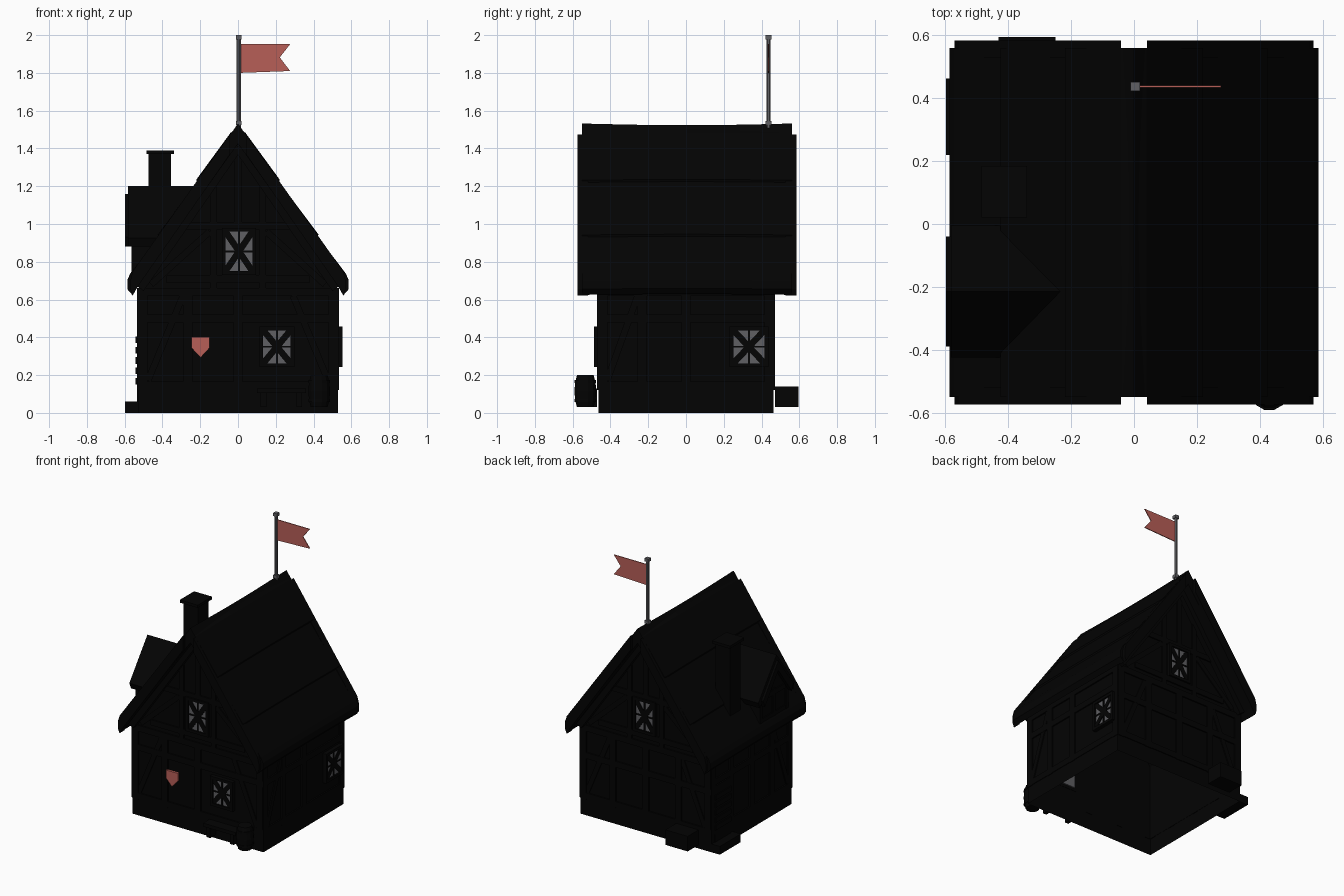
import bpy, bmesh, math
from mathutils import Vector

cube = bpy.data.objects.get("Cube")
if cube:
    bpy.data.objects.remove(cube, do_unlink=True)


def material(name, rgb):
    m = bpy.data.materials.new(name)
    m.use_nodes = True
    m.diffuse_color = (*rgb, 1)
    bsdf = m.node_tree.nodes["Principled BSDF"]
    bsdf.inputs["Base Color"].default_value = (*rgb, 1)
    bsdf.inputs["Roughness"].default_value = 0.9
    return m


BLACK = material("soot black", (0.001, 0.001, 0.001))
GREY = material("window grey", (0.115, 0.115, 0.125))
RED = material("faded red", (0.475, 0.113, 0.096))

# u runs along the wall, d is the distance out from the centre
FACES = {
    "front": lambda u, d, z: (u, -d, z),
    "back": lambda u, d, z: (u, d, z),
    "right": lambda u, d, z: (d, u, z),
    "left": lambda u, d, z: (-d, u, z),
}


def loft(name, rings, mat, hollow=False):
    """Skin a list of matching rings, cap both ends; hollow drops level faces."""
    bm = bmesh.new()
    loops = [[bm.verts.new(p) for p in ring] for ring in rings]
    n = len(loops[0])
    for a, b in zip(loops, loops[1:]):
        for i in range(n):
            j = (i + 1) % n
            bm.faces.new((a[i], a[j], b[j], b[i]))
    bm.faces.new(loops[0])
    bm.faces.new(loops[-1])
    bmesh.ops.recalc_face_normals(bm, faces=bm.faces)
    if hollow:
        level = [f for f in bm.faces if abs(f.normal.z) > 0.99]
        bmesh.ops.delete(bm, geom=level, context="FACES")
    me = bpy.data.meshes.new(name)
    bm.to_mesh(me)
    bm.free()
    me.materials.append(mat)
    ob = bpy.data.objects.new(name, me)
    bpy.context.collection.objects.link(ob)
    return ob


def prism(name, face, pts, d0, d1, mat=BLACK, steps=1, sag=0.0, hollow=False):
    """Push a (u, z) outline out from a wall, with an optional sag along it."""
    rings = []
    for s in range(steps + 1):
        t = s / steps
        drop = sag * math.sin(math.pi * t)
        rings.append([FACES[face](u, d0 + (d1 - d0) * t, z - drop) for u, z in pts])
    return loft(name, rings, mat, hollow)


def panel(name, face, u0, u1, z0, z1, d0, d1, mat=BLACK, hollow=False):
    outline = [(u0, z0), (u1, z0), (u1, z1), (u0, z1)]
    return prism(name, face, outline, d0, d1, mat, hollow=hollow)


def beam(name, face, a, b, w, d0, d1, mat=BLACK):
    a, b = Vector(a), Vector(b)
    t = (b - a).normalized() * w / 2
    s = Vector((-t.y, t.x))
    return prism(name, face, [a + s, b + s, b - s, a - s], d0, d1, mat)


def lathe(name, x, y, profile, sides, mat):
    turn = [2 * math.pi * (i + 0.5) / sides for i in range(sides)]
    return loft(name, [[(x + r * math.cos(a), y + r * math.sin(a), z) for a in turn]
                       for r, z in profile], mat)


def window(name, face, u, z, w, h, d):
    """Grey pane, seen from inside too, with crossed leading and a raised frame."""
    a, b, lo, hi = u - w / 2, u + w / 2, z - h / 2, z + h / 2
    panel(name + "_pane", face, a, b, lo, hi, d - 0.02, d + 0.008, GREY)
    for p, q, t in (((a, lo), (b, hi), .034), ((a, hi), (b, lo), .034),
                    ((u, lo), (u, hi), .01), ((a, z), (b, z), .01)):
        beam(name + "_bar", face, p, q, t, d, d + 0.013)
    e = 0.02
    for u0, u1 in ((a - e, a), (b, b + e)):
        panel(name + "_jamb", face, u0, u1, lo - e, hi + e, d - 0.01, d + 0.02)
    for z0, z1 in ((lo - e, lo), (hi, hi + e)):
        panel(name + "_rail", face, a, b, z0, z1, d - 0.01, d + 0.02)


# Stone base and walls with gables, open underneath
panel("stone_base", "front", -0.53, 0.53, 0, 0.13, -0.463, 0.463, hollow=True)
prism("walls", "front", [(-.525, .12), (.525, .12), (.525, .67), (0, 1.44), (-.525, .67)],
      -0.46, 0.46, hollow=True)

# Timber frame on all four walls
for face, half, d in (("front", .53, .46), ("back", .53, .46),
                      ("right", .465, .525), ("left", .465, .525)):
    top = d + 0.01
    for z in (0.145, 0.44 if face == "back" else 0.5, 0.64):
        panel("wall_rail", face, -half, half, z - .022, z + .022, d, top)
    for f in (-0.95, -0.5, 0, 0.5, 0.95):
        if not (face in ("front", "right") and f == 0.5):
            panel("wall_post", face, f * half - .025, f * half + .025, .12, .66, d, top)
    for s in (-1, 1):
        if s == -1 or face in ("front", "back"):
            beam("wall_brace", face, (s * .9 * half, .17), (s * .55 * half, .62),
                 .035, d, top - .002)
for face in ("front", "back"):
    panel("gable_rail", face, -.31, .31, .97, 1.01, .46, .47)
    panel("gable_collar", face, -.38, .38, .69, .73, .46, .47)
    for s in (-1, 1):
        panel("gable_post", face, s * .13 - .018, s * .13 + .018, .66, 1.2, .46, .47)
        beam("gable_brace", face, (s * .46, .68), (s * .15, .96), .035, .46, .468)
        beam("rafter", face, (s * .52, .66), (0, 1.41), .05, .46, .5)
    panel("king_post", face, -.02, .02, 1.0, 1.42, .46, .47)
    window("gable_window", face, 0.005, 0.855, 0.142, 0.21, 0.462)
window("front_window", "front", 0.206, 0.35, 0.145, 0.175, 0.468)
window("side_window", "right", 0.333, 0.35, 0.165, 0.175, 0.533)

# Shield on the front wall
prism("shield", "front", [(-.247, .402), (-.15, .402), (-.15, .345), (-.198, .293),
                          (-.247, .345)], .465, .482, RED)

# Roof in three overlapping courses, slightly sagging
half = [(.04, 1.478), (.22, 1.232), (.217, 1.22), (.425, .942), (.422, .93),
        (.57, .735), (.586, .70), (.586, .655), (.56, .625), (.54, .665)]
outline = [(0, 1.51)] + half + [(0, 1.425)] + [(-x, z) for x, z in reversed(half)]
prism("roof", "back", outline, -0.55, 0.56, steps=8, sag=-0.004)
prism("ridge_cap", "back", [(-.04, 1.475), (0, 1.532), (.04, 1.475), (0, 1.45)],
      -0.55, 0.56, steps=8, sag=0.009)
for face, d in (("front", .548), ("back", .558)):
    for s in (-1, 1):
        prism("bargeboard", face,
              [(s * x, z) for x, z in ((.042, 1.475), (.557, .75), (.57, .70), (.57, .655),
                                       (.557, .622), (.53, .67), (.042, 1.37))], d - .03, d + .026)

# Dormer on the left slope
mid = -0.215


def chevron(w, peak, eave, t):
    return [(mid - w, eave), (mid, peak), (mid + w, eave), (mid + w - .02, eave - t),
            (mid, peak - t - .02), (mid - w + .02, eave - t)]


prism("dormer_roof", "left", chevron(.21, 1.2, .925, .045), .2, .582)
prism("dormer_bargeboard", "left", chevron(.175, 1.16, .93, .05), .57, .597)
prism("dormer_walls", "left", [(mid - .16, .7), (mid + .16, .7), (mid + .16, .93),
                               (mid, 1.14), (mid - .16, .93)], .3, .555)
for u in (mid - .15, mid, mid + .15):
    panel("dormer_post", "left", u - .015, u + .015, .7, .95, .54, .563)
for z in (.76, .92):
    panel("dormer_rail", "left", mid - .16, mid + .16, z - .018, z + .018, .54, .562)

# Chimney
panel("chimney_stack", "back", -.473, -.355, .85, 1.375, .043, .165)
panel("chimney_cap", "back", -.485, -.34, 1.37, 1.39, .02, .185)

# Door, its boards and step on the left wall
panel("door", "left", .25, .43, .06, .47, .525, .535)
for i in range(5):
    z = .15 + i * .055
    panel("door_board", "left", .25, .43, z, z + .035, .53, .542)
panel("door_step", "left", .22, .462, 0, .06, .525, .597)

# Crate behind the house, bench and barrel in front
panel("crate", "back", -.43, -.25, .03, .14, .47, .595)
panel("bench_seat", "front", .1, .36, .105, .13, .47, .545)
for x in (.12, .31):
    panel("bench_leg", "front", x, x + .03, .03, .11, .47, .535)
lathe("barrel", .43, -.533, [(.046, .03), (.056, .07), (.06, .115), (.056, .16), (.046, .2)],
      12, BLACK)
for z in (.065, .165):
    lathe("barrel_hoop", .43, -.533, [(.059, z - .008), (.059, z + .008)], 12, BLACK)

# Flagpole and swallow-tailed flag
lathe("flagpole", .004, .437, [(.0115, 1.5), (.0115, 1.98)], 8, GREY)
for z in (1.523, 1.977):
    panel("pole_collar", "back", -.011, .019, z, z + .023, .422, .452, GREY)
prism("flag", "back", [(.008, 1.952), (.276, 1.952), (.221, 1.882), (.276, 1.81), (.008, 1.80)],
      .434, .44, RED)
